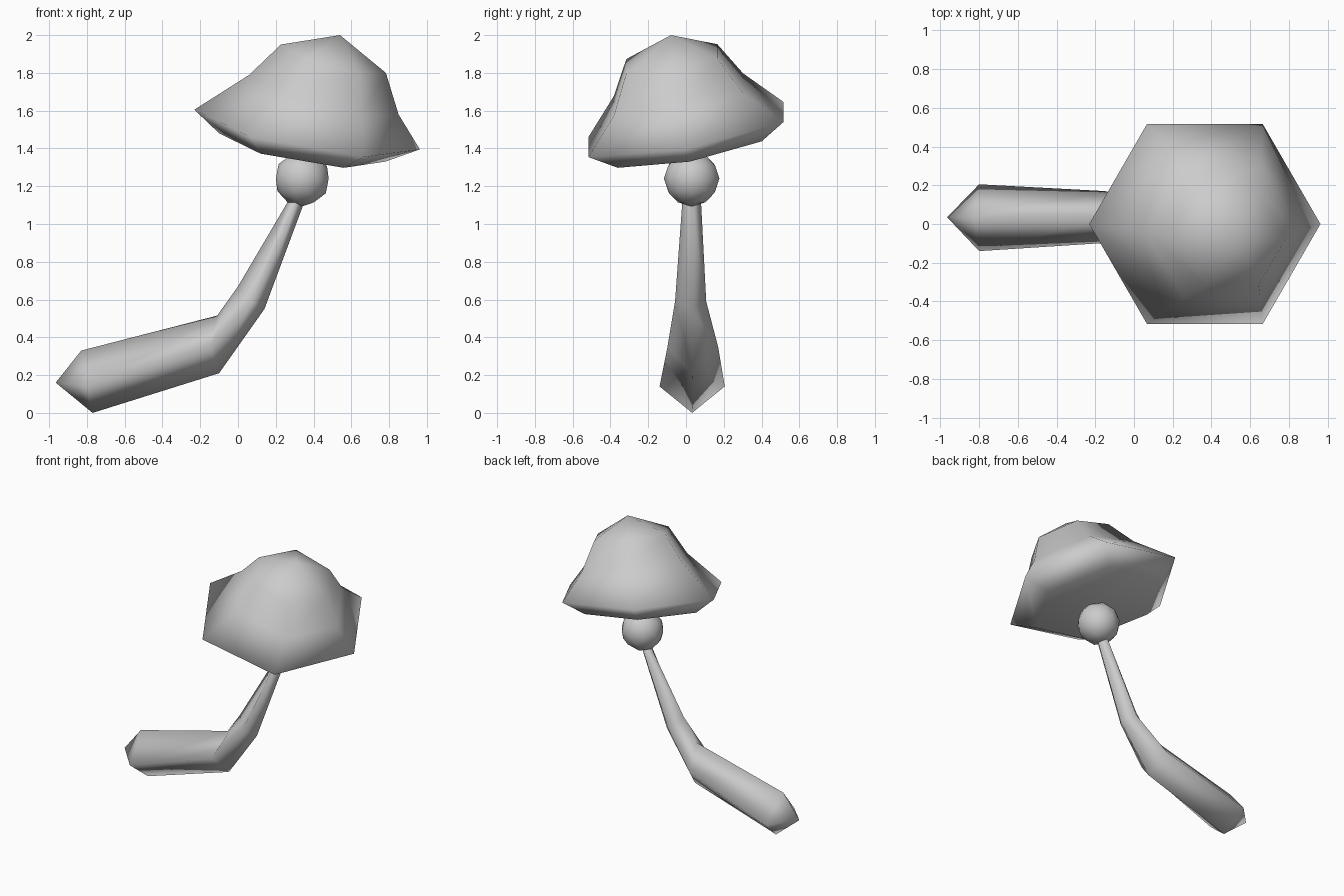
import bpy, bmesh, math

if "Cube" in bpy.data.objects:
    bpy.data.objects.remove(bpy.data.objects["Cube"])

grey = bpy.data.materials.new("plain_grey")
grey.diffuse_color = (0.6, 0.6, 0.6, 1)
grey.use_nodes = True
grey.node_tree.nodes["Principled BSDF"].inputs["Base Color"].default_value = grey.diffuse_color


def finish(name, bm):
    bmesh.ops.recalc_face_normals(bm, faces=bm.faces)
    mesh = bpy.data.meshes.new(name)
    bm.to_mesh(mesh)
    bm.free()
    mesh.materials.append(grey)
    for p in mesh.polygons:
        p.use_smooth = True
    ob = bpy.data.objects.new(name, mesh)
    bpy.context.collection.objects.link(ob)
    return ob


def loft(name, start, rings, end):
    """Skin a list of equal rings, closing both ends with a fan to a point."""
    bm = bmesh.new()
    loops = [[bm.verts.new(p) for p in ring] for ring in rings]
    n = len(loops[0])
    for a, b in zip(loops, loops[1:]):
        for i in range(n):
            j = (i + 1) % n
            bm.faces.new((a[i], a[j], b[j], b[i]))
    for tip, loop in ((start, loops[0]), (end, loops[-1])):
        v = bm.verts.new(tip)
        for i in range(n):
            bm.faces.new((v, loop[i], loop[(i + 1) % n]))
    return finish(name, bm)


def hexagon(cx, cy, cz, r, sx, sy):
    """Six-sided ring lying on a plane with slopes sx and sy."""
    pts = []
    for i in range(6):
        a = i * math.pi / 3
        dx, dy = r * math.cos(a), r * math.sin(a)
        pts.append((cx + dx, cy + dy, cz + sx * dx + sy * dy))
    return pts


def diamond(top, bottom, side, y0, y1):
    """Four-sided ring: upper and lower corners (x, z) plus two side corners."""
    ym = (y0 + y1) / 2
    return [(top[0], ym, top[1]), (side[0], y1, side[1]),
            (bottom[0], ym, bottom[1]), (side[0], y0, side[1])]


# Tilted cap: underside, rim, shoulder, crown
loft("cap", (0.34, 0.02, 1.405), [
    hexagon(0.34, 0.02, 1.405, 0.44, -0.17, 0.184),
    hexagon(0.366, 0.0, 1.50, 0.597, -0.176, 0.18),
    hexagon(0.455, -0.04, 1.685, 0.395, -0.266, 0.176),
    hexagon(0.505, -0.075, 1.875, 0.278, -0.27, 0.163),
], (0.54, -0.08, 2.0))

# Bent, tapering stem with a pointed foot
loft("stem", (-0.965, 0.035, 0.16), [
    diamond((-0.83, 0.33), (-0.77, 0.0), (-0.80, 0.14), -0.14, 0.205),
    diamond((-0.11, 0.515), (-0.10, 0.21), (-0.15, 0.35), -0.098, 0.17),
    diamond((0.0, 0.67), (0.14, 0.55), (0.07, 0.59), -0.058, 0.107),
    diamond((0.265, 1.12), (0.345, 1.10), (0.30, 1.11), -0.02, 0.08),
], (0.33, 0.03, 1.18))

# Round joint between stem and cap
bm = bmesh.new()
bmesh.ops.create_icosphere(bm, subdivisions=2, radius=0.147)
bmesh.ops.translate(bm, verts=bm.verts, vec=(0.34, 0.03, 1.24))
finish("joint", bm)
